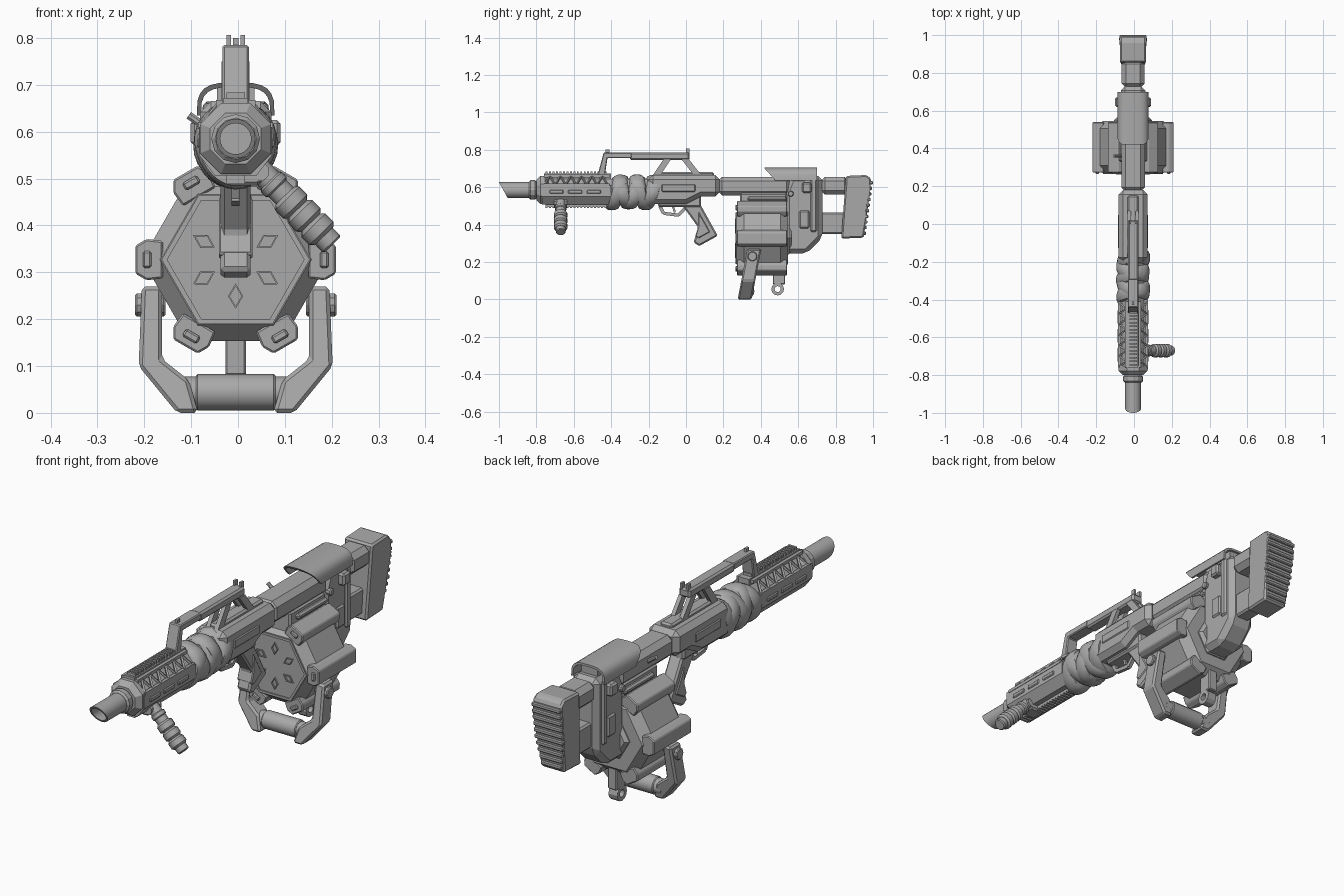
import bpy, bmesh, math
from mathutils import Vector

if "Cube" in bpy.data.objects:
    bpy.data.objects.remove(bpy.data.objects["Cube"])

CENTRE = -.005
FINE, MEDIUM, BROAD = .004, .008, .023
AXIS = Vector((0, 0, .585))
DRUM = Vector((0, 0, .327))
ALONG, ACROSS = Vector((0, 1, 0)), Vector((1, 0, 0))
SIDES = (-1, 1)
GREY = (.4, .4, .4, 1)

mat = bpy.data.materials.new("Plain grey")
mat.use_nodes = True
mat.diffuse_color = GREY
mat.node_tree.nodes["Principled BSDF"].inputs["Base Color"].default_value = GREY


def finish(name, bm, chamfer=0, smooth=False, warp=None):
    if warp:
        for vert in bm.verts:
            vert.co = warp(vert.co)
    bmesh.ops.recalc_face_normals(bm, faces=bm.faces)
    mesh = bpy.data.meshes.new(name)
    bm.to_mesh(mesh)
    bm.free()
    mesh.materials.append(mat)
    ob = bpy.data.objects.new(name, mesh)
    bpy.context.collection.objects.link(ob)
    ob.location.x = CENTRE
    if chamfer:
        mod = ob.modifiers.new("Chamfer", 'BEVEL')
        mod.width, mod.segments, mod.limit_method = chamfer, 1, 'ANGLE'
    if smooth:
        bpy.ops.object.select_all(action='DESELECT')
        ob.select_set(True)
        bpy.context.view_layer.objects.active = ob
        bpy.ops.object.shade_smooth_by_angle(angle=math.radians(40))


def skin(bm, rows, ring):
    """Join matching loops of points with quads."""
    loops = [[bm.verts.new(point) for point in row] for row in rows]
    for a, b in list(zip(loops, loops[1:])) + ([(loops[-1], loops[0])] if ring else []):
        for i in range(len(a)):
            bm.faces.new((a[i - 1], a[i], b[i], b[i - 1]))
    if not ring:
        bm.faces.new(loops[0])
        bm.faces.new(loops[-1])


def across(name, outline, inner, outer, chamfer=0, warp=None):
    """Side outline (y, z) extruded over x."""
    bm = bmesh.new()
    skin(bm, [[(x, y, z) for y, z in outline] for x in (inner, outer)], False)
    finish(name, bm, chamfer, warp=warp)


def along(name, outline, front, back, chamfer=0, smooth=False, warp=None):
    """Front outline (x, z) extruded over y."""
    bm = bmesh.new()
    skin(bm, [[(x, y, z) for x, z in outline] for y in (front, back)], False)
    finish(name, bm, chamfer, smooth, warp)


def slab(name, inner, outer, front, back, bottom, top, chamfer=0):
    across(name, [(front, bottom), (back, bottom), (back, top), (front, top)], inner, outer, chamfer)


def block(name, half, chamfer=0, **limits):
    slab(name, -half, half, chamfer=chamfer, **limits)


def pair(name, inner, outer, chamfer=0, **limits):
    for side in SIDES:
        slab(name, side * inner, side * outer, chamfer=chamfer, **limits)


def lathe(name, profile, sides, origin=AXIS, axis=ALONG, phase=0, ring=False, smooth=False, warp=None):
    """Profile of (distance, radius) turned about an axis."""
    axis = Vector(axis).normalized()
    u = Vector((0, 0, 1)).cross(axis)
    u = u.normalized() if u.length else ACROSS
    v = axis.cross(u)
    turns = [math.tau * (i + phase) / sides for i in range(sides)]
    spokes = [u * math.cos(t) + v * math.sin(t) for t in turns]
    bm = bmesh.new()
    skin(bm, [[Vector(origin) + axis * d + s * r for s in spokes] for d, r in profile], ring)
    finish(name, bm, 0, smooth, warp)


def drum(name, start, end, radius, sides, chamfer=FINE, **options):
    slim = radius - chamfer
    lathe(name, [(start, slim), (start + chamfer, radius), (end - chamfer, radius), (end, slim)], sides, **options)


def tube(name, start, end, radius, bore, sides, **options):
    lathe(name, [(start, radius), (end, radius), (end, bore), (start, bore)], sides, ring=True, **options)


def rod(name, a, b, radius, sides=4):
    a, b = Vector(a), Vector(b)
    lathe(name, [(0, radius), ((b - a).length, radius)], sides, a, b - a, phase=.5)


# Muzzle with slanted mouth, collars and barrel
def slant(p):
    if p.y < -.95:
        p.y -= (p.z - AXIS.z) * .55
    return p


tube("muzzle", start=-.977, end=-.83, radius=.042, bore=.033, sides=24, smooth=True, warp=slant)
drum("muzzle_collar", start=-.84, end=-.8, radius=.052, sides=12, chamfer=MEDIUM)
drum("muzzle_neck", start=-.9, end=-.76, radius=.04, sides=12)
drum("handguard_nose", start=-.8, end=-.73, radius=.082, sides=8, chamfer=BROAD, phase=.5)
drum("handguard_core", start=-.76, end=-.1, radius=.064, sides=8, phase=.5)

# Handguard: lower shell, open truss, toothed rails
shell = [(.078, .61), (.078, .55), (.045, .507)]
along("handguard_lower", shell + [(-x, z) for x, z in reversed(shell)], front=-.77, back=-.4)
block("top_rail", half=.026, front=-.76, back=-.4, bottom=.64, top=.672)
block("bottom_rail", half=.02, front=-.75, back=-.41, bottom=.495, top=.51)
for i in range(18):
    y = -.75 + i * .0185
    block("top_rail_tooth", half=.02, front=y, back=y + .01, bottom=.67, top=.684)
    block("bottom_rail_tooth", half=.02, front=y, back=y + .01, bottom=.488, top=.5)
for side in SIDES:
    def truss_point(y, upper):
        return (side * .035, y, .66) if upper else (side * .073, y, .613)
    for upper in (True, False):
        rod("truss_bar", truss_point(-.76, upper), truss_point(-.41, upper), radius=.01)
    for i in range(12):
        y = -.755 + i * .028
        rod("truss_strut", truss_point(y, i % 2), truss_point(y + .028, not i % 2), radius=.006)
for i in range(3):
    y = -.73 + i * .1
    pair("handguard_slot", inner=.074, outer=.083, front=y, back=y + .075, bottom=.565, top=.585, chamfer=FINE)

# Cloth wrap: overlapping tilted bands
for i in range(5):
    def sag(p):
        x, z = p.x, p.z - AXIS.z
        lean = .25 * (-1) ** i
        swell = 1 + .035 * math.sin(3 * math.atan2(z, x) + i * 2)
        return Vector((x * swell, p.y + (z + x * .6) * lean, AXIS.z - .012 + z * swell * 1.06))
    y = -.375 + i * .046
    curve = [math.pi * step / 6 for step in range(7)]
    band = [(y - .037 * math.cos(t), .065 + .023 * math.sin(t) ** .6) for t in curve]
    lathe("cloth_wrap_band", band, sides=28, smooth=True, warp=sag)

# Receiver and rear tube
across("receiver", [(-.2, .51), (0, .51), (.08, .55), (.18, .55), (.18, .665), (-.2, .665)], -.076, .076, BROAD)
block("receiver_spine", half=.03, front=-.17, back=.15, bottom=.65, top=.68, chamfer=MEDIUM)
block("trigger_housing", half=.04, front=-.15, back=.08, bottom=.495, top=.56, chamfer=MEDIUM)
block("rear_tube", half=.062, front=.17, back=.56, bottom=.555, top=.655, chamfer=BROAD)
pair("receiver_panel", inner=.07, outer=.08, front=-.13, back=.05, bottom=.575, top=.615, chamfer=FINE)
rod("charging_lever", (-.05, .36, .6), (-.1, .36, .635), radius=.009, sides=8)

# Trigger guard, trigger and pistol grip
guard = [(-.14, .5), (-.12, .46), (-.04, .45), (0, .49)]
for a, b in zip(guard, guard[1:]):
    rod("trigger_guard", (0, *a), (0, *b), radius=.012)
rod("trigger", (0, -.07, .5), (0, -.06, .465), radius=.008)
grip = [(-.025, .51), (.07, .52), (.17, .34), (.07, .285), (.04, .305), (.065, .385)]
across("pistol_grip", grip, -.032, .032, MEDIUM)
heart = [sum(values) / len(grip) for values in zip(*grip)]
panel = [(y + (heart[0] - y) * .4, z + (heart[1] - z) * .4) for y, z in grip[1:]]
across("grip_panel", panel, -.036, .036, FINE)

# Carry handle with sights
post = [(-.475, .655), (-.435, .655), (-.42, .755), (-.29, .755), (-.29, .785), (-.44, .785)]
across("handle_front_post", post, -.028, .028, FINE)
block("handle_bar", half=.028, front=-.3, back=.02, bottom=.745, top=.785, chamfer=MEDIUM)
for side in SIDES:
    for name, head, foot in (("handle_rear_leg", -.025, .045), ("handle_brace", -.12, -.18)):
        leg = [(head, .75), (head + .04, .75), (foot + .04, .66), (foot, .66)]
        across(name, leg, side * .012, side * .03)
pair("rear_sight", inner=.01, outer=.02, front=0, back=.02, bottom=.78, top=.806)
block("front_sight", half=.006, front=-.43, back=-.41, bottom=.78, top=.8)

# Folding foregrip
fold = dict(origin=(.035, -.67, .535), axis=(1, 0, -1.03), sides=16, smooth=True)
drum("foregrip_stem", start=0, end=.246, radius=.026, **fold)
drum("foregrip_collar", start=.055, end=.078, radius=.031, **fold)
for i in range(3):
    start = .1 + i * .04
    drum("foregrip_ring", start=start, end=start + .04, radius=.036, chamfer=MEDIUM, **fold)
slab("foregrip_mount", -.02, .055, front=-.705, back=-.635, bottom=.485, top=.53, chamfer=MEDIUM)
rod("foregrip_hinge", (.05, -.705, .515), (.05, -.635, .515), radius=.022, sides=8)

# Drum magazine with six lugs and six diamonds
hexagon = dict(sides=6, origin=DRUM)
drum("drum_body", start=.27, end=.545, radius=.2, chamfer=.04, **hexagon)
tube("drum_face_rim", start=.265, end=.3, radius=.158, bore=.146, **hexagon)
drum("drum_back_hub", start=.53, end=.565, radius=.1, chamfer=.015, **hexagon)
for k in range(6):
    def turned(radius, offset, y, steps):
        a = math.pi / 3 * steps
        return DRUM + Vector((radius * math.cos(a) - offset * math.sin(a), y, radius * math.sin(a) + offset * math.cos(a)))

    def to_corner(p):
        return turned(p.x, p.z, p.y, k)

    def to_side(p):
        return turned(.078 + p.x, (p.z - DRUM.z) * .6, p.y, k + .5)

    half_lug = [(.155, .04), (.19, .044), (.214, .03)]
    lug = half_lug + [(r, -t) for r, t in reversed(half_lug)]
    along("drum_lug", lug, front=.272, back=.54, chamfer=FINE, warp=to_corner)
    latch = [(.18, -.018), (.198, -.018), (.198, .018), (.18, .018)]
    along("drum_lug_latch", latch, front=.264, back=.28, chamfer=FINE, warp=to_corner)
    tube("drum_diamond", start=.263, end=.275, radius=.027, bore=.021, sides=4, origin=DRUM, warp=to_side)
block("magazine_neck", half=.06, front=.29, back=.54, bottom=.45, top=.57, chamfer=MEDIUM)
block("neck_collar", half=.075, front=.33, back=.54, bottom=.525, top=.55, chamfer=MEDIUM)


# Swing handle under the drum
def lean_forward(p):
    p.y -= (.23 - p.z) * .19
    return p


arm = [(.2, .27), (.157, .27), (.157, .115), (.1, .07), (.08, 0), (.125, 0), (.207, .1)]
for side in SIDES:
    along("swing_arm", [(side * x, z) for x, z in arm], front=.32, back=.395, chamfer=MEDIUM, warp=lean_forward)
    drum("swing_pivot", start=.15, end=.215, radius=.026, sides=10, origin=(0, .355, .23), axis=ACROSS * side)
for name, half, radius in (("swing_bar", .125, .034), ("swing_bar_sleeve", .085, .039)):
    drum(name, start=-half, end=half, radius=radius, sides=12, origin=(0, .327, .044), axis=ACROSS, smooth=True)

# Hanging bracket with eye
block("rear_bracket", half=.022, front=.465, back=.53, bottom=.08, top=.25, chamfer=FINE)
tube("bracket_eye", start=-.022, end=.022, radius=.034, bore=.016, sides=12, origin=(0, .49, .055), axis=ACROSS)

# Stock body, tubes and side details
stock = [(.53, .58), (.56, .655), (.73, .66), (.73, .33), (.645, .245), (.53, .245)]
across("stock_body", stock, -.065, .065, BROAD)
pair("stock_rib", inner=.06, outer=.076, front=.665, back=.7, bottom=.36, top=.645, chamfer=MEDIUM)
pair("stock_latch", inner=.06, outer=.074, front=.605, back=.66, bottom=.38, top=.475, chamfer=MEDIUM)
pair("stock_block", inner=.06, outer=.096, front=.62, back=.67, bottom=.57, top=.625, chamfer=MEDIUM)
drum("stock_bolt", start=-.08, end=.08, radius=.016, sides=10, origin=(0, .56, .565), axis=ACROSS)
block("upper_stock_tube", half=.06, front=.72, back=.87, bottom=.56, top=.655, chamfer=BROAD)
block("lower_stock_tube", half=.035, front=.72, back=.86, bottom=.35, top=.465, chamfer=MEDIUM)


# Cheek rest: curved shell, cut back at the front
def cut_back(p):
    if p.y < .5:
        p.y += max(0, .7 - p.z) * .9
    return p


def arch(width, height):
    turns = [math.pi * step / 12 for step in range(13)]
    return [(math.copysign(width * abs(math.cos(t)) ** .6, math.cos(t)), .635 + height * math.sin(t) ** .6) for t in turns]


along("cheek_rest", arch(.083, .07) + arch(.074, .06)[::-1], front=.42, back=.7, smooth=True, warp=cut_back)
block("cheek_rest_mount", half=.04, front=.53, back=.69, bottom=.64, top=.697)


# Butt pad with rear ridges
def taper(p):
    p.x *= .72 if p.z < .4 else .85 if p.z > .64 else 1
    return p


pad = [(.855, .66), (.965, .665), (.99, .645), (.985, .58), (.95, .33), (.83, .325)]
across("butt_pad", pad, -.082, .082, MEDIUM, warp=taper)
for i in range(10):
    y, z = .943 + i * .0042, .345 + i * .03
    block("pad_ridge", half=.052 + min(i, 4) * .005, front=y, back=y + .019, bottom=z, top=z + .018, chamfer=FINE)
